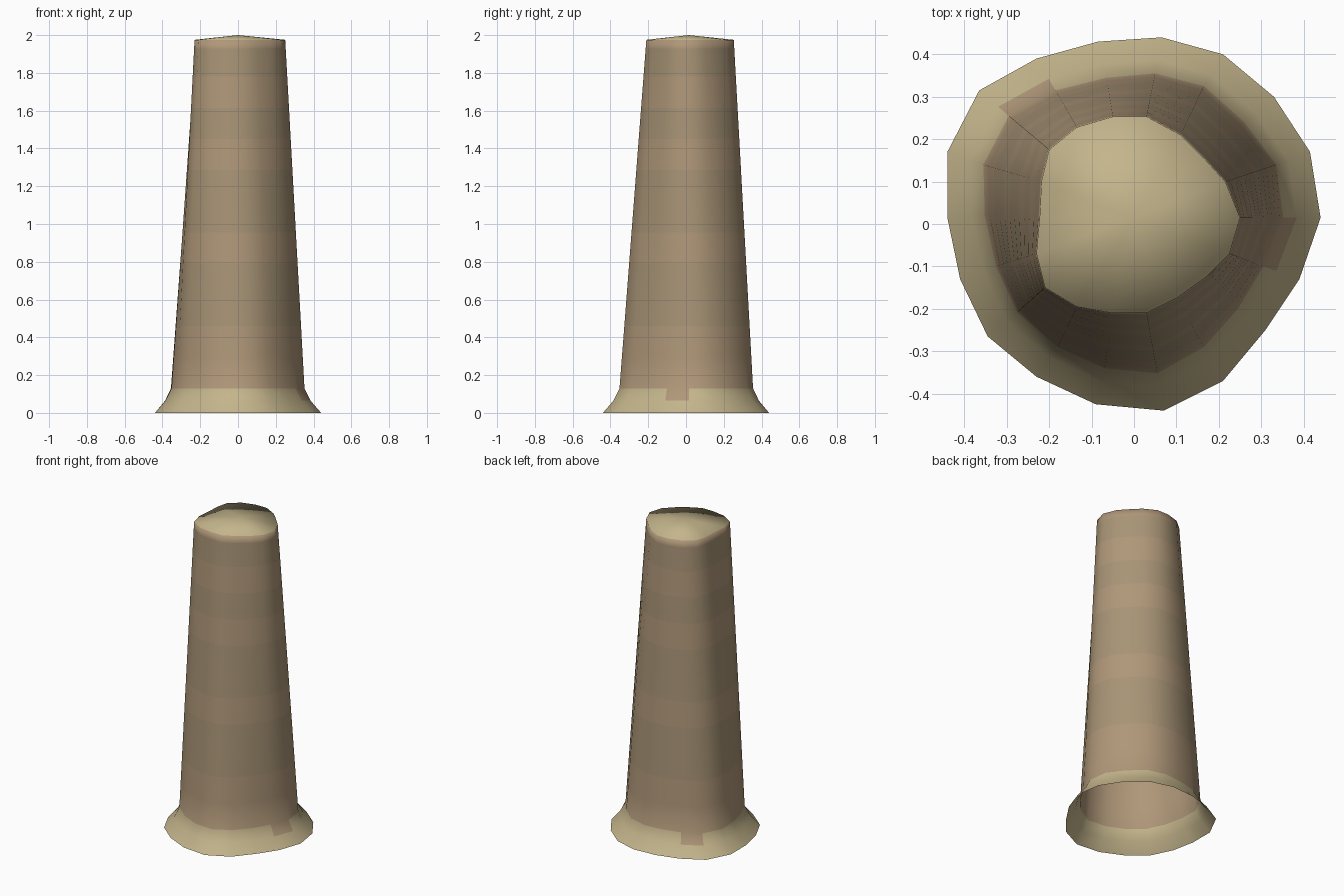
import bpy, bmesh
from mathutils import Vector

if "Cube" in bpy.data.objects:
    bpy.data.objects.remove(bpy.data.objects["Cube"])

# Irregular 18-sided outlines seen from above, clockwise from the back
FOOT = [(.065, .44), (.21, .40), (.33, .30), (.415, .17), (.44, .015), (.39, -.13),
        (.31, -.25), (.21, -.37), (.07, -.44), (-.09, -.425), (-.23, -.36), (-.345, -.265),
        (-.41, -.13), (-.44, .015), (-.44, .17), (-.365, .315), (-.23, .39), (-.085, .43)]
LOWER = [(.05, .355), (.165, .325), (.26, .24), (.335, .14), (.352, .015), (.305, -.1),
         (.245, -.2), (.165, -.29), (.055, -.352), (-.07, -.34), (-.18, -.29), (-.275, -.208),
         (-.325, -.1), (-.352, .02), (-.355, .14), (-.295, .255), (-.185, .315), (-.065, .345)]
UPPER = [(.03, .253), (.11, .21), (.16, .16), (.215, .10), (.25, .015), (.225, -.07),
         (.17, -.125), (.1, -.175), (.03, -.21), (-.05, -.21), (-.135, -.195), (-.21, -.15),
         (-.23, -.07), (-.222, .02), (-.218, .1), (-.2, .175), (-.135, .228), (-.05, .253)]
N = len(FOOT)
FLARE_Z, RIM_Z = .13, 1.975


def material(name, colour):
    m = bpy.data.materials.new(name)
    m.diffuse_color = (*colour, 1)
    m.use_nodes = True
    m.node_tree.nodes["Principled BSDF"].inputs["Base Color"].default_value = m.diffuse_color
    return m


def blend(a, b, t):
    return [Vector(p).lerp(Vector(q), t) for p, q in zip(a, b)]


bm = bmesh.new()


def ring(outline, z):
    return [bm.verts.new((p[0], p[1], z)) for p in outline]


# Flared foot, then the tapering shaft
rings = [ring(FOOT, 0), ring(blend(LOWER, FOOT, .36), .065)]
heights = [FLARE_Z + .165 * k for k in range(11)] + [1.93, RIM_Z]
for z in heights:
    rings.append(ring(blend(LOWER, UPPER, (z - FLARE_Z) / (RIM_Z - FLARE_Z)), z))

# Sandy foot with two stray bark faces; banded bark on the shaft
BANDS = [1, 1, 2, 2, 1, 2, 2, 1, 2, 1, 2, 1]
for r, (low, high) in enumerate(zip(rings, rings[1:])):
    for i in range(N):
        j = (i + 1) % N
        f = bm.faces.new((low[i], high[i], high[j], low[j]))
        f.smooth = True
        if r >= 2:
            f.material_index = BANDS[r - 2]
        elif r == 1 and i in (4, 15):
            f.material_index = 1

# Shallow cap
apex = bm.verts.new((0, .015, 2))
top = rings[-1]
for i in range(N):
    f = bm.faces.new((top[i], apex, top[(i + 1) % N]))
    f.smooth = True

mesh = bpy.data.meshes.new("trunk")
bm.to_mesh(mesh)
bm.free()
for m in (material("sand", (.55, .46, .26)),
          material("warm_bark", (.43, .31, .19)),
          material("dull_bark", (.39, .295, .18))):
    mesh.materials.append(m)
trunk = bpy.data.objects.new("trunk", mesh)
bpy.context.collection.objects.link(trunk)
